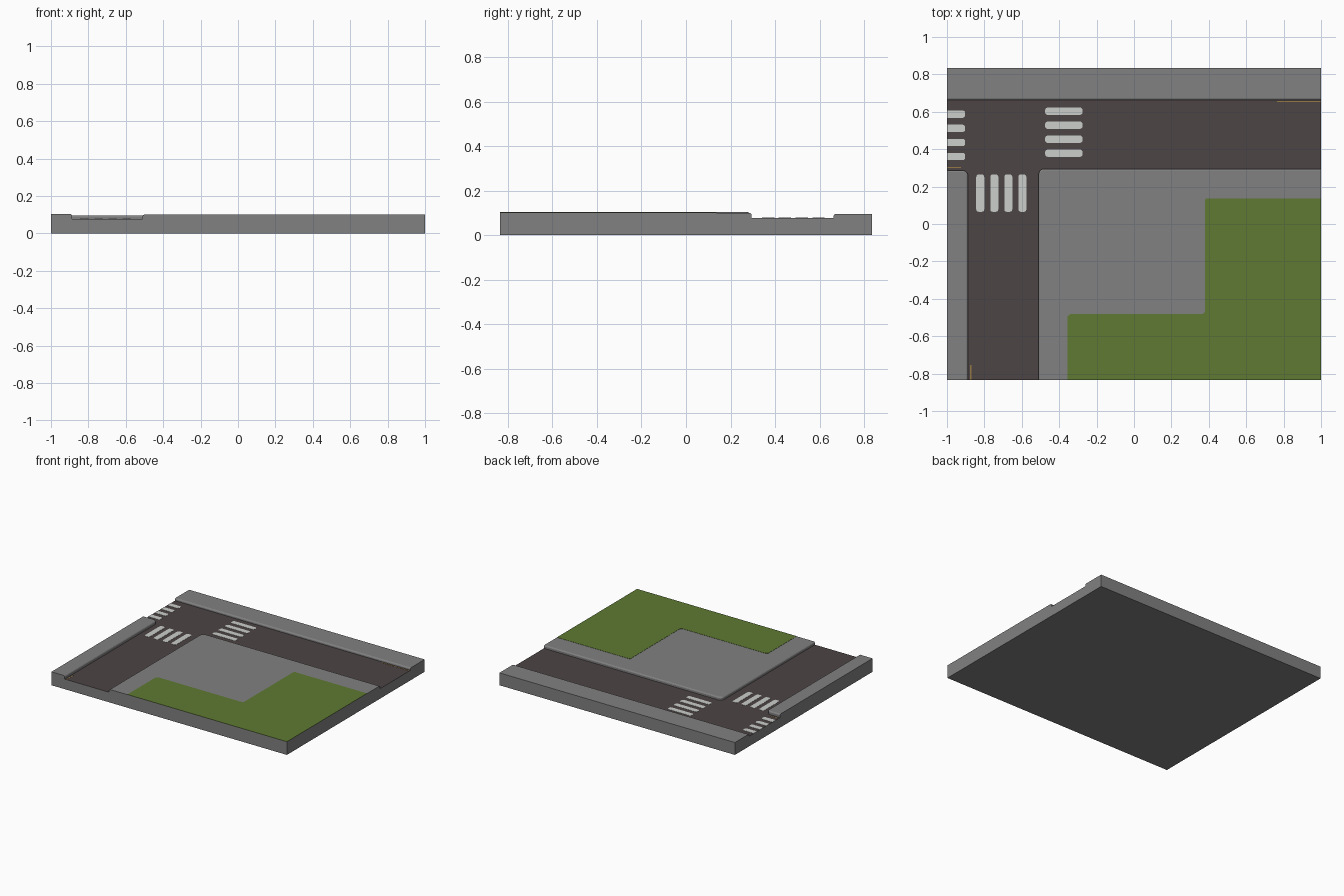
import bpy, bmesh, math

if "Cube" in bpy.data.objects:
    bpy.data.objects.remove(bpy.data.objects["Cube"])

W, D = 1.0, 0.835          # half width and half depth
ROAD_Z = 0.077
KERB_R = 0.03              # street corner radius


def material(name, rgb):
    m = bpy.data.materials.new(name)
    m.diffuse_color = (*rgb, 1)
    m.use_nodes = True
    m.node_tree.nodes["Principled BSDF"].inputs["Base Color"].default_value = m.diffuse_color
    return m


CONCRETE = material("concrete grey", (0.22, 0.22, 0.22))
ASPHALT = material("dark asphalt", (0.074, 0.058, 0.058))
GRASS = material("grass green", (0.112, 0.195, 0.032))
PAINT = material("road paint white", (0.60, 0.62, 0.60))
YELLOW = material("kerb line ochre", (0.30, 0.19, 0.06))


def stack(name, rings, mat, cap_bottom=False):
    """Join counter-clockwise rings of (points, z) from bottom to top, cap the top."""
    bm = bmesh.new()
    loops = [[bm.verts.new((x, y, z)) for x, y in pts] for pts, z in rings]
    for lo, hi in zip(loops, loops[1:]):
        n = len(lo)
        for i in range(n):
            j = (i + 1) % n
            bm.faces.new((lo[i], lo[j], hi[j], hi[i]))
    bm.faces.new(loops[-1])
    if cap_bottom:
        bm.faces.new(loops[0][::-1])
    me = bpy.data.meshes.new(name)
    bm.to_mesh(me)
    bm.free()
    me.materials.append(mat)
    ob = bpy.data.objects.new(name, me)
    bpy.context.collection.objects.link(ob)
    return ob


def rect(x0, y0, x1, y1):
    return [(x0, y0), (x1, y0), (x1, y1), (x0, y1)]


def arc(cx, cy, r, a0, a1, n=6):
    return [(cx + r * math.cos(math.radians(a0 + (a1 - a0) * i / n)),
             cy + r * math.sin(math.radians(a0 + (a1 - a0) * i / n))) for i in range(n + 1)]


def sidewalk(name, outline, top):
    """Raised block whose street edges have a rounded kerb; outline(d) is inset by d."""
    rings = [(outline(0), ROAD_Z), (outline(0), top - 0.008),
             (outline(0.003), top - 0.003), (outline(0.008), top)]
    stack(name, rings, CONCRETE)


def stripe(name, x0, y0, x1, y1, square_left=False):
    """Thin painted bar with rounded corners."""
    r = 0.013
    pts = arc(x1 - r, y0 + r, r, -90, 0, 3) + arc(x1 - r, y1 - r, r, 0, 90, 3)
    if square_left:
        pts += [(x0, y1), (x0, y0)]
    else:
        pts += arc(x0 + r, y1 - r, r, 90, 180, 3) + arc(x0 + r, y0 + r, r, 180, 270, 3)
    stack(name, [(pts, ROAD_Z), (pts, ROAD_Z + 0.0015)], PAINT)


# base: bottom and sides, open at the top where the road and sidewalks sit
base = stack("base_slab", [(rect(-W, -D, W, D), 0), (rect(-W, -D, W, D), ROAD_Z)], CONCRETE, True)
bm = bmesh.new()
bm.from_mesh(base.data)
bmesh.ops.delete(bm, geom=[f for f in bm.faces if f.normal.z > 0.9], context='FACES_ONLY')
bm.to_mesh(base.data)
bm.free()

# road surface
stack("cross_road", [(rect(-W, 0.255, W, 0.667), ROAD_Z)], ASPHALT)
stack("side_road", [(rect(-0.887, -D, -0.51, 0.255), ROAD_Z)], ASPHALT)

# sidewalks
sidewalk("back_sidewalk", lambda d: rect(-W, 0.663 + d, W, D), 0.095)
sidewalk("left_sidewalk", lambda d: [(-W, -D), (-0.887 - d, -D)]
         + arc(-0.887 - KERB_R, 0.287 - KERB_R, KERB_R - d, 0, 90) + [(-W, 0.287 - d)], 0.103)
sidewalk("main_sidewalk", lambda d: [(-0.51 + d, -D), (W, -D), (W, 0.295 - d)]
         + arc(-0.51 + KERB_R, 0.295 - KERB_R, KERB_R - d, 90, 180), 0.100)

# L-shaped lawn
c = 0.012
lawn = [(-0.355, -D), (W, -D), (W, 0.137), (0.38 + c / 2, 0.137), (0.38, 0.137 - c / 2),
        (0.38, -0.48 + c), (0.38 - c, -0.48), (-0.355 + c * 1.5, -0.48), (-0.355, -0.48 - c)]
stack("lawn", [(lawn, 0.100), (lawn, 0.1015)], GRASS)

# zebra crossings, four bars each
H = 0.0195
for i in range(4):
    y = 0.587 - 0.0755 * i
    stripe(f"left_crossing_{i}", -W, y - H, -0.903, y + H, True)
    y = 0.603 - 0.0748 * i
    stripe(f"right_crossing_{i}", -0.475, y - H, -0.275, y + H)
    x = -0.822 + 0.075 * i
    stripe(f"side_crossing_{i}", x - H - 0.002, 0.065, x + H + 0.002, 0.265)

# thin ochre lines along the kerbs
for name, r in (("back_kerb_line", rect(0.765, 0.651, W, 0.657)),
                ("left_kerb_line", rect(-W, 0.300, -0.925, 0.306)),
                ("side_kerb_line", rect(-0.876, -D, -0.870, -0.755))):
    stack(name, [(r, ROAD_Z), (r, ROAD_Z + 0.001)], YELLOW)
